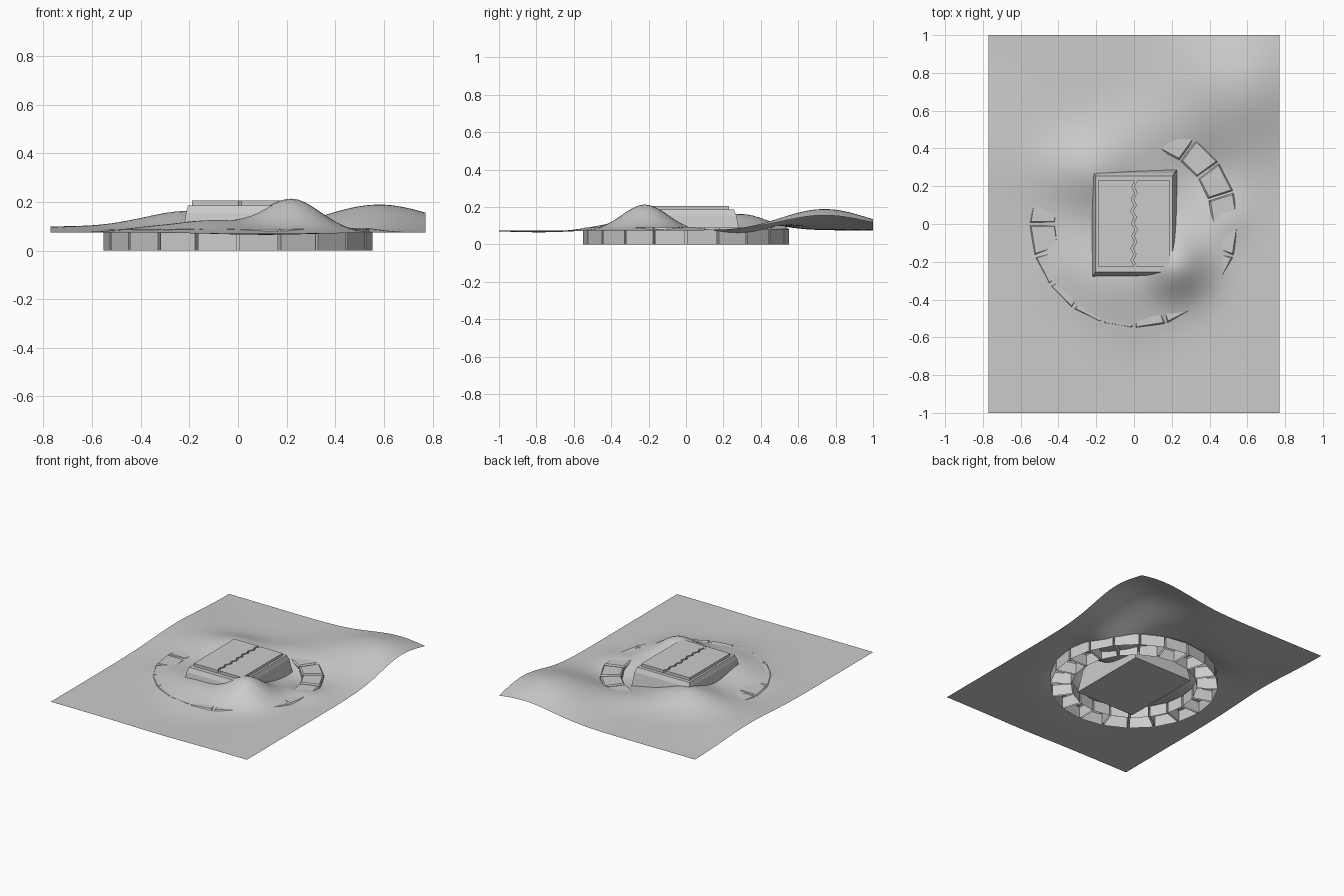
import bpy, bmesh
from math import cos, sin, exp, radians

if "Cube" in bpy.data.objects:
    bpy.data.objects.remove(bpy.data.objects["Cube"])


def make(name, verts, faces, smooth=False):
    me = bpy.data.meshes.new(name)
    me.from_pydata(verts, [], faces)
    bm = bmesh.new()
    bm.from_mesh(me)
    bmesh.ops.recalc_face_normals(bm, faces=bm.faces)
    bm.to_mesh(me)
    bm.free()
    for p in me.polygons:
        p.use_smooth = smooth
    ob = bpy.data.objects.new(name, me)
    bpy.context.collection.objects.link(ob)
    return ob


def loft(name, rings, bottom=True, top=True):
    n = len(rings[0])
    verts = [v for r in rings for v in r]
    faces = [(k * n + i, k * n + (i + 1) % n, (k + 1) * n + (i + 1) % n, (k + 1) * n + i)
             for k in range(len(rings) - 1) for i in range(n)]
    if bottom:
        faces.append(tuple(reversed(range(n))))
    if top:
        faces.append(tuple(range(len(verts) - n, len(verts))))
    return make(name, verts, faces)


# Rolling ground sheet: sum of soft mounds (x, y, height, spread)
MOUNDS = [(0.22, -0.22, 0.138, 0.12), (-0.2, 0.29, 0.08, 0.14), (-0.12, -0.3, 0.045, 0.13),
          (0.58, 0.74, 0.115, 0.23), (0.36, 0.27, -0.04, 0.12), (-0.7, 0.4, 0.025, 0.25),
          (0.05, 0.5, 0.02, 0.12), (-0.42, 0.3, 0.02, 0.12), (0.5, 0.03, 0.02, 0.08),
          (0.0, -0.5, 0.012, 0.12), (0.1, -0.75, -0.01, 0.2), (-0.35, -0.2, 0.02, 0.12)]


def height(x, y):
    return 0.074 + sum(h * exp(-((x - a) ** 2 + (y - b) ** 2) / (2 * s * s))
                       for a, b, h, s in MOUNDS)


NX, NY = 56, 72
verts = []
for j in range(NY + 1):
    for i in range(NX + 1):
        x, y = -0.77 + 1.54 * i / NX, -1 + 2 * j / NY
        verts.append((x, y, height(x, y)))
W = NX + 1
make("ground", verts, [(j * W + i, j * W + i + 1, (j + 1) * W + i + 1, (j + 1) * W + i)
                       for j in range(NY) for i in range(NX)], True)


# Ring of twenty open-bottomed stone blocks with chamfered tops
def block_ring(r0, r1, gap, z, mid):
    pts = []
    for r, s in ((r0, -1), (r1, -1), (r1, 1), (r0, 1)):
        a = mid + s * (radians(9) - gap / r)
        pts.append((r * cos(a), r * sin(a), z))
    return pts


for k in range(20):
    mid = radians(18 * k + 9)
    loft("ring_stone", [block_ring(0.415, 0.552, 0.006, 0, mid),
                        block_ring(0.415, 0.552, 0.006, 0.08, mid),
                        block_ring(0.423, 0.544, 0.013, 0.089, mid)], bottom=False)


# Tapered central plinth
def rect(w, d, z):
    return [(-w, -d, z), (w, -d, z), (w, d, z), (-w, d, z)]


loft("plinth", [rect(0.235, 0.298, 0), rect(0.214, 0.27, 0.155),
                rect(0.205, 0.255, 0.186)])

# Lid slab in two halves, split by a jagged crack
N = 14
crack = [(0.012 * (-1) ** i * (0.7 + 0.3 * sin(i * 2.3)), -0.225 + 0.455 * i / N)
         for i in range(N + 1)]
for side in (-1, 1):
    outline = [(x + side * 0.006, y) for x, y in crack]
    outline += [(side * 0.19, 0.23), (side * 0.19, -0.225)]
    loft("lid_half", [[(x, y, z) for x, y in outline] for z in (0.184, 0.206)])
